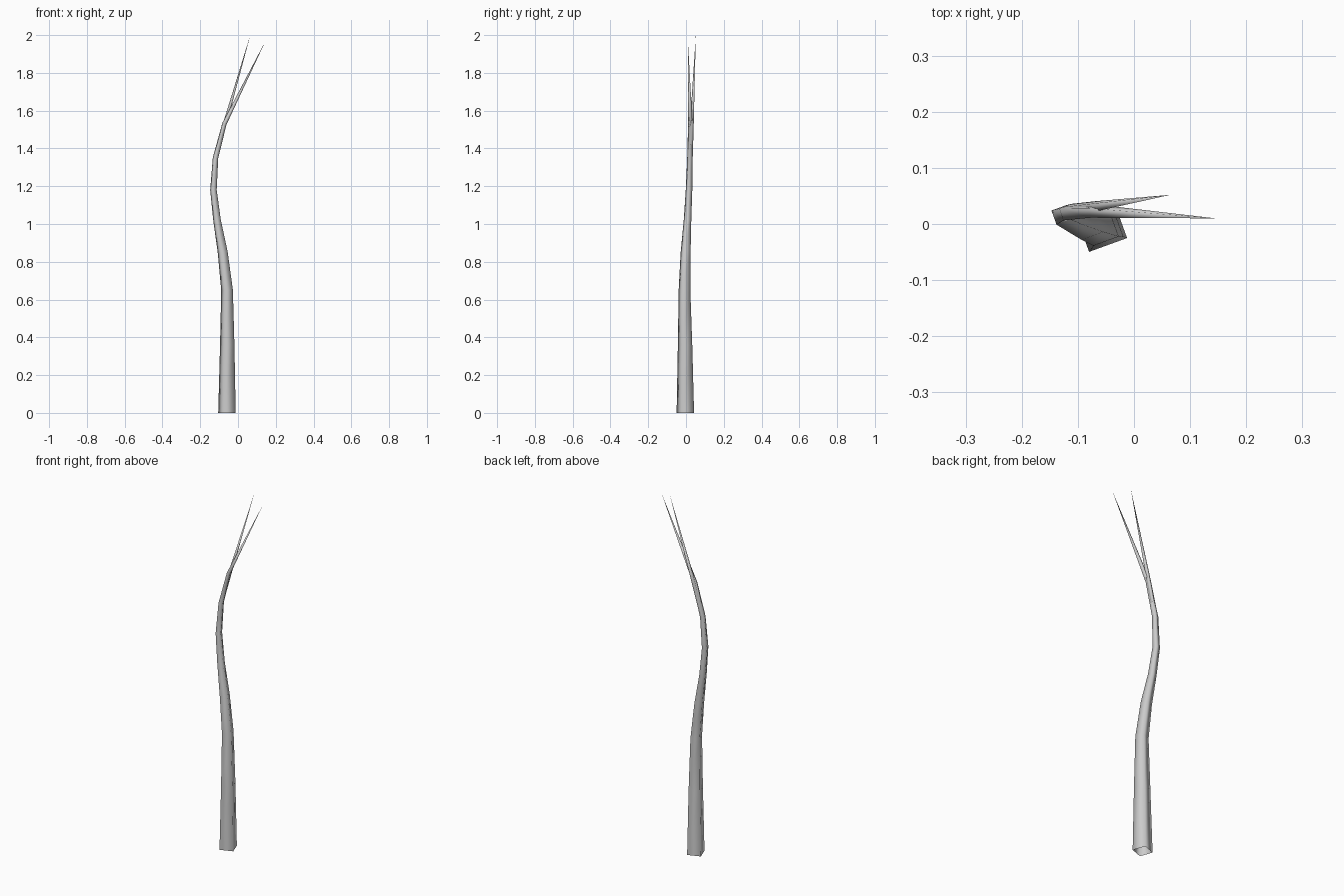
import bpy, bmesh, math
from mathutils import Vector

if "Cube" in bpy.data.objects:
    bpy.data.objects.remove(bpy.data.objects["Cube"])


def limb(name, path, twist=-25, pointed=False):
    """Square tube swept along (x, y, z, radius); optionally ends in a point."""
    bm = bmesh.new()
    pts = [Vector(p[:3]) for p in path]
    up = Vector((0, 0, 1))
    rings = []
    for i, p in enumerate(path):
        if pointed and i == len(path) - 1:
            tip = bm.verts.new(pts[i])
            for k in range(4):
                bm.faces.new((rings[-1][k], rings[-1][(k + 1) % 4], tip))
            break
        tangent = (pts[min(i + 1, len(pts) - 1)] - pts[max(i - 1, 0)]).normalized()
        rot = up.rotation_difference(up if p[2] == 0 else tangent)
        ring = []
        for k in range(4):
            a = math.radians(twist + 90 * k)
            ring.append(bm.verts.new(pts[i] + rot @ Vector((math.cos(a), math.sin(a), 0)) * p[3]))
        if rings:
            for k in range(4):
                j = (k + 1) % 4
                bm.faces.new((rings[-1][k], rings[-1][j], ring[j], ring[k]))
        rings.append(ring)
    mesh = bpy.data.meshes.new(name)
    bm.to_mesh(mesh)
    bm.free()
    mesh.shade_smooth()
    obj = bpy.data.objects.new(name, mesh)
    bpy.context.collection.objects.link(obj)
    return obj


# Curved trunk, open at the bottom, running into the front branch
limb("trunk", [
    (-0.0585, -0.0035, 0, 0.051),
    (-0.057, -0.005, 0.36, 0.042),
    (-0.058, -0.008, 0.65, 0.034),
    (-0.081, -0.002, 0.85, 0.029),
    (-0.111, 0.008, 1.02, 0.022),
    (-0.130, 0.016, 1.18, 0.019),
    (-0.119, 0.021, 1.35, 0.016),
    (-0.072, 0.023, 1.53, 0.013),
    (0.146, 0.010, 1.97, 0),
], pointed=True)

# Rear branch, rising out of the upper trunk
limb("rear_branch", [
    (-0.117, 0.025, 1.36, 0.012),
    (-0.070, 0.031, 1.53, 0.011),
    (0.065, 0.052, 2.0, 0),
], pointed=True)
